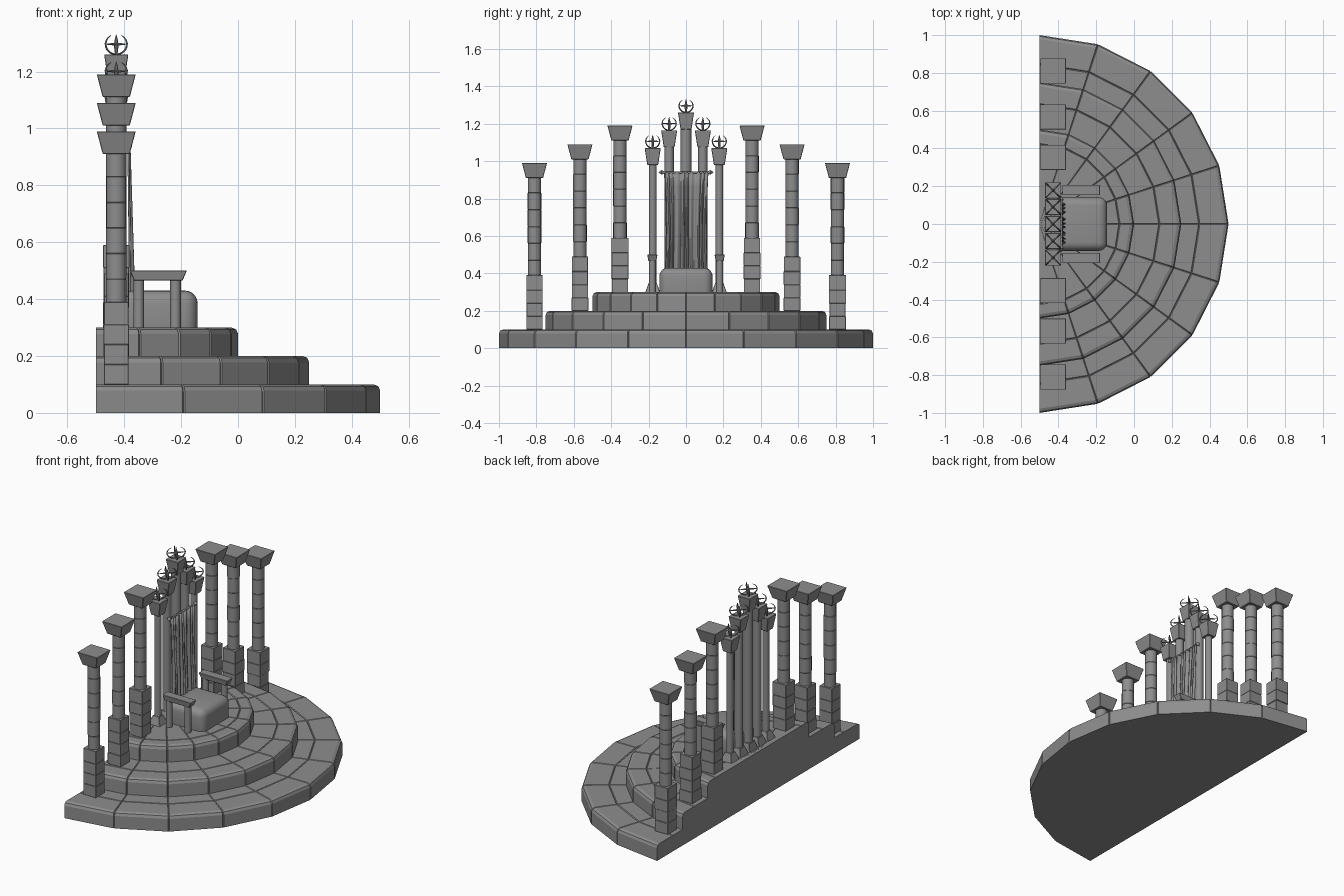
import bpy, bmesh, math, random
from math import sin, cos, pi
from mathutils import Matrix, Vector

if "Cube" in bpy.data.objects:
    bpy.data.objects.remove(bpy.data.objects["Cube"])

random.seed(4)
PX = -0.428  # x of every column

stone = bpy.data.materials.new("dark_grey_stone")
stone.diffuse_color = (0.27, 0.27, 0.27, 1)
stone.use_nodes = True
stone.node_tree.nodes["Principled BSDF"].inputs["Base Color"].default_value = stone.diffuse_color


def finish(bm, name, smooth=False):
    bmesh.ops.remove_doubles(bm, verts=bm.verts, dist=1e-5)
    bmesh.ops.recalc_face_normals(bm, faces=bm.faces)
    me = bpy.data.meshes.new(name)
    bm.to_mesh(me)
    bm.free()
    me.materials.append(stone)
    ob = bpy.data.objects.new(name, me)
    bpy.context.collection.objects.link(ob)
    if smooth:
        bpy.ops.object.select_all(action='DESELECT')
        ob.select_set(True)
        bpy.context.view_layer.objects.active = ob
        bpy.ops.object.shade_smooth_by_angle(angle=math.radians(40))
    return ob


def skin(name, rings, smooth=False):
    """Joins rows of points into a closed surface."""
    bm = bmesh.new()
    rows = [[bm.verts.new(p) for p in ring] for ring in rings]
    for a, b in zip(rows, rows[1:]):
        for j in range(len(a) - 1):
            bm.faces.new((a[j], b[j], b[j + 1], a[j + 1]))
    bmesh.ops.remove_doubles(bm, verts=bm.verts, dist=1e-5)
    bmesh.ops.dissolve_degenerate(bm, edges=bm.edges, dist=1e-6)
    bmesh.ops.holes_fill(bm, edges=[e for e in bm.edges if e.is_boundary])
    return finish(bm, name, smooth)


def revolve(name, profile, x, y, sides, smooth=False):
    angs = [2 * pi * i / sides for i in range(sides + 1)]
    return skin(name, [[(x + r * cos(a), y + r * sin(a), z) for r, z in profile] for a in angs], smooth)


def box(name, x0, x1, y0, y1, z0, z1, bevel=0.0, seg=1, smooth=False):
    bm = bmesh.new()
    bmesh.ops.create_cube(bm, size=1)
    for v in bm.verts:
        v.co = ((x0 + x1) / 2 + v.co.x * (x1 - x0), (y0 + y1) / 2 + v.co.y * (y1 - y0),
                (z0 + z1) / 2 + v.co.z * (z1 - z0))
    if bevel:
        bmesh.ops.bevel(bm, geom=bm.edges[:], offset=bevel, segments=seg, profile=0.5, affect='EDGES')
    return finish(bm, name, smooth)


def flared_block(name, x, y, z0, z1, bottom, top):
    """Four-sided tapered block; bottom and top are full (x, y) widths."""
    bm = bmesh.new()
    bmesh.ops.create_cube(bm, size=1)
    for v in bm.verts:
        w = top if v.co.z > 0 else bottom
        v.co = (x + v.co.x * w[0], y + v.co.y * w[1], z1 if v.co.z > 0 else z0)
    bmesh.ops.bevel(bm, geom=bm.edges[:], offset=0.002, segments=1, affect='EDGES')
    return finish(bm, name)


# Three half-round steps of wedge stones with shallow seams between them
for n, (R, z0) in enumerate([(1.0, 0.0), (0.75, 0.1), (0.5, 0.2)]):
    t, b, g, m = z0 + 0.1, 0.022, 0.004, R * 0.845
    prof = [(0, z0), (R, z0), (R, t - b), (R - 0.3 * b, t - 0.3 * b), (R - b, t),
            (m + g, t), (m, t - g), (m - g, t), (0, t)]
    seam = [(max(r - g, 0), z if z == z0 or r == 0 else z - g) for r, z in prof]
    rings = []
    for i in range(11):
        a, d = -pi / 2 + i * pi / 10, 0.004 / R
        for off, p in [(-d, prof), (0, seam), (d, prof)] if 0 < i < 10 else [(0, prof)]:
            rings.append([(-0.5 + r * cos(a + off), r * sin(a + off), z) for r, z in p])
    skin(f"step_{n + 1}", rings)


def drum_profile(r, z0, z1, n):
    p = [(0, z0)]
    h = (z1 - z0) / n
    for i in range(n):
        k = r * random.uniform(0.985, 1.015)
        a, b = z0 + i * h, z0 + (i + 1) * h
        p += [(k - 0.0015, a), (k, a + 0.0015), (k, b - 0.0015), (k - 0.0015, b)]
    return p + [(0, z1)]


# Side columns: stone plinth, drum shaft, flared capital
for side in (-1, 1):
    for n, y in enumerate((0.81, 0.567, 0.353)):
        y *= side
        z = 0.1 * (n + 1)
        for k, (a, b) in enumerate([(0, 0.07), (0.07, 0.14), (0.14, 0.21), (0.21, 0.29)]):
            w = 0.0445 + random.uniform(-0.002, 0.002)
            box(f"plinth_block_{k + 1}", PX - w, PX + w, y - w, y + w, z + a, z + b, 0.0015)
        revolve("column_shaft", drum_profile(0.036, z + 0.28, z + 0.82, 6), PX, y, 16, True)
        flared_block("column_capital", PX, y, z + 0.81, z + 0.89, (0.095, 0.092), (0.137, 0.134))


def tube(bm, pts, radii, sides=6):
    """Tapering tube along a path lying in the x-z plane."""
    rings = []
    for i, p in enumerate(pts):
        d = (pts[min(i + 1, len(pts) - 1)] - pts[max(i - 1, 0)]).normalized()
        u, v = Vector((0, 1, 0)), d.cross(Vector((0, 1, 0)))
        rings.append([bm.verts.new(p + radii[i] * (u * cos(2 * pi * k / sides) + v * sin(2 * pi * k / sides)))
                      for k in range(sides)])
    for a, b in zip(rings, rings[1:]):
        for k in range(sides):
            bm.faces.new((a[k], a[(k + 1) % sides], b[(k + 1) % sides], b[k]))
    bm.faces.new(rings[0])
    bm.faces.new(rings[-1])


def finial(y, z):
    """Four curved horns on the diagonals around a spike with cross points."""
    bm = bmesh.new()
    for q in range(4):
        start = set(bm.verts)
        angs = [math.radians(-90 + 150 * i / 8) for i in range(9)]
        tube(bm, [Vector((0.053 * cos(a), 0, 0.036 + 0.036 * sin(a))) for a in angs],
             [0.0035] * 6 + [0.003, 0.002, 0.0008])
        tube(bm, [Vector((0, 0, 0.036)), Vector((0.025, 0, 0.036)), Vector((0.05, 0, 0.036))],
             [0.005, 0.004, 0.0015])
        new = [v for v in bm.verts if v not in start]
        bmesh.ops.rotate(bm, verts=new, cent=(0, 0, 0), matrix=Matrix.Rotation((q + 0.5) * pi / 2, 3, 'Z'))
    tube(bm, [Vector((0, 0, h)) for h in (-0.003, 0.02, 0.036, 0.05, 0.07)], [0.004, 0.007, 0.008, 0.006, 0.001], 8)
    bmesh.ops.translate(bm, verts=bm.verts, vec=(PX, y, z))
    finish(bm, "horned_finial", True)


# Five slim columns forming the throne back
for y, r, top in [(-0.178, 0.021, 1.07), (-0.09, 0.025, 1.165), (0, 0.029, 1.26),
                  (0.09, 0.025, 1.165), (0.178, 0.021, 1.07)]:
    revolve("back_column", [(0, 0.3), (r, 0.3), (r, top - 0.08), (0, top - 0.08)], PX, y, 16, True)
    flared_block("back_column_foot", PX, y, 0.295, 0.35, (0.082, 0.082), (2 * r, 2 * r))
    flared_block("back_column_capital", PX, y, top - 0.09, top, (0.058, 0.058), (0.085, 0.086))
    finial(y, top)

# Curtain rod with pointed ends
rod = revolve("curtain_rod", [(0, -0.148), (0.013, -0.13), (0.006, -0.118), (0.006, 0.118), (0.013, 0.13), (0, 0.148)],
              0, 0, 10, True)
rod.rotation_euler = (pi / 2, 0, 0)
rod.location = (-0.385, 0, 0.94)

# Pleated curtain hanging behind the seat
bm = bmesh.new()
N, M = 96, 8
grid = []
for i in range(N + 1):
    s = -1 + 2 * i / N
    row = []
    for j in range(M + 1):
        t = j / M
        amp = 0.004 + 0.006 * t
        x = -0.385 + 0.014 * t + amp * sin(s * 27 + 1.5 * sin(s * 8) + 0.8 * t)
        row.append(bm.verts.new((x, s * (0.118 - 0.01 * sin(pi * t)), 0.945 - 0.64 * t)))
    grid.append(row)
for a, b in zip(grid, grid[1:]):
    for j in range(M):
        bm.faces.new((a[j], b[j], b[j + 1], a[j + 1]))
curtain = finish(bm, "curtain", True)
curtain.modifiers.new("thickness", 'SOLIDIFY').thickness = 0.003

# Rounded seat, its back edge tucked behind the curtain
box("seat", -0.42, -0.142, -0.142, 0.142, 0.25, 0.43, 0.045, 5, True)

# Armrests with two round posts each
for y in (-0.18, 0.18):
    flared_block("armrest", -0.28, y, 0.465, 0.5, (0.17, 0.042), (0.2, 0.055))
    for x in (-0.349, -0.22):
        revolve("armrest_post", [(0, 0.295), (0.019, 0.295), (0.019, 0.47), (0, 0.47)], x, y, 12, True)
